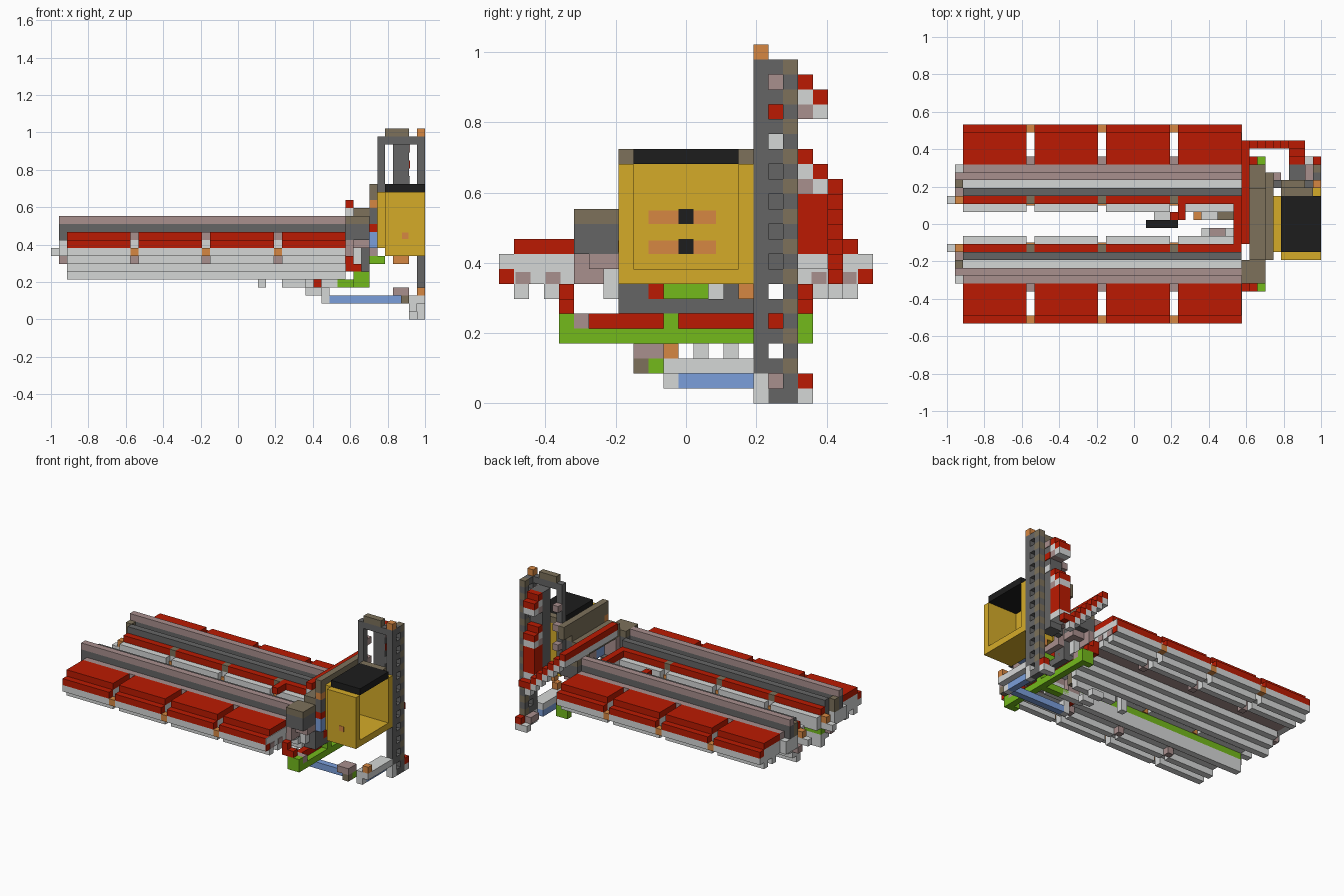
import bpy, bmesh
from mathutils import Matrix, Vector

if "Cube" in bpy.data.objects:
    bpy.data.objects.remove(bpy.data.objects["Cube"], do_unlink=True)

CELL = 2 / 47
ORIGIN = Vector((-1, -12.5 * CELL, 0))
LENGTH = 36          # last cell of the hulls
WIDTH = 25           # cells across


def material(name, red, green, blue):
    mat = bpy.data.materials.new(name)
    linear = [(c / 255) ** 2.2 for c in (red, green, blue)] + [1]
    mat.use_nodes = True
    mat.diffuse_color = linear
    mat.node_tree.nodes["Principled BSDF"].inputs["Base Color"].default_value = linear
    return mat


RED = material("brick red", 186, 32, 8)
LIGHT = material("light grey", 212, 214, 213)
DARK = material("dark grey", 101, 101, 101)
MAUVE = material("dusty mauve", 167, 142, 140)
TAUPE = material("taupe", 124, 113, 91)
ORANGE = material("copper orange", 213, 134, 68)
GREEN = material("leaf green", 115, 184, 33)
BLUE = material("steel blue", 122, 157, 218)
YELLOW = material("mustard yellow", 212, 170, 45)
BLACK = material("near black", 35, 35, 35)


def span(value):
    """A single cell number, or a (start, end) pair."""
    return value if isinstance(value, tuple) else (value, value + 1)


def part(name, mat, x, y, z, mirror=False):
    """Block, or group of blocks where x or z is a list of spans, on the cell grid."""
    bm = bmesh.new()
    y0, y1 = span(y)
    sides = [(y0, y1)] + ([(WIDTH - y1, WIDTH - y0)] if mirror else [])
    for xs in (x if isinstance(x, list) else [x]):
        for zs in (z if isinstance(z, list) else [z]):
            for ys in sides:
                spans = [span(xs), ys, span(zs)]
                size = [(b - a) * CELL for a, b in spans]
                middle = ORIGIN + Vector([(a + b) / 2 * CELL for a, b in spans])
                bmesh.ops.create_cube(bm, size=1, matrix=Matrix.Translation(middle)
                                      @ Matrix.Diagonal(size + [1]))
    mesh = bpy.data.meshes.new(name)
    bm.to_mesh(mesh)
    bm.free()
    mesh.materials.append(mat)
    obj = bpy.data.objects.new(name, mesh)
    bpy.context.collection.objects.link(obj)


def pair(name, mat, x, y, z):
    part(name, mat, x, y, z, mirror=True)


# Outer wings: four separate panels a side, with ticks bridging the gaps
panels = [(start, start + 8) for start in range(2, LENGTH, 9)]
gaps = [end for start, end in panels[:-1]]
pair("wing_top", RED, panels, (1, 5), 10)
pair("wing_lip", RED, panels, 0, 9)
pair("wing_body", LIGHT, panels, (1, 5), (8, 10))
pair("wing_edge", LIGHT, panels, 0, 8)
for row in (1, 3):
    pair("wing_fin", LIGHT, panels, row, 7)
pair("edge_tick", ORANGE, gaps, 0, 8)
pair("inner_tick", MAUVE, gaps, 4, (7, 9))
pair("wing_end_cap", LIGHT, (37, 37.1), (0, 5), 9)
pair("wing_end_lip", RED, (37, 37.1), 0, 8)
for row in (1.1, 3.1):
    pair("wing_end_stud", MAUVE, (37, 37.1), row, (8, 8.8))

# Hull ridges: one tall row stepping down to both sides
pair("ridge_top", MAUVE, (1, 37), 6, 12)
pair("ridge_wall", DARK, (1, 37), 6, (10, 12))
pair("ridge_shoulder", MAUVE, (2, 37), 5, 10)
pair("ridge_side", LIGHT, (2, 37), (5, 7), (9, 10))
pair("ridge_floor", MAUVE, (2, 37), (5, 7), 8)
pair("ridge_groove", LIGHT, (2, 37), 7, (7, 11))
pair("ridge_spine", DARK, (2, 37), 8, (7, 12))
pair("ridge_cap", TAUPE, 1, 7, (10, 12))
pair("ridge_end", TAUPE, (37, 38), (5, 8), 12)
pair("ridge_end_wall", DARK, (37, 38), (5, 8), (10, 12))
pair("ridge_end_foot", MAUVE, (37, 38), (5, 7), (8, 10))

# Inner rails and stepped keels
pair("rail_top", RED, panels, 9, 10)
pair("rail_tick", TAUPE, gaps, 9, 10)
pair("rail_base", LIGHT, (2, 37), 9, (8, 10))
pair("rail_step", LIGHT, panels[:-1] + [(29, 36)], 10, (8, 10))
pair("rail_step_tick", ORANGE, gaps, (9.5, 10.2), (8, 9.2))
pair("keel_step", LIGHT, (2, 37), 8, 6)
pair("keel", LIGHT, (2, 37), 9, (5, 7))
pair("keel_stripe", GREEN, (2, 32), 9, 7)
pair("keel_stripe_end", MAUVE, (32, 37), 9, 7)
pair("tail_block", ORANGE, 1, 9, (9, 10))
pair("tail_tip", LIGHT, (0, 2), 9, 8)
pair("tail_foot", MAUVE, 1, 8, 7)
pair("tail_wall", LIGHT, 1, (5, 8), (8, 10))
part("rail_bridge", RED, 36, (10, 15), 10)
part("rail_bridge_base", LIGHT, 36, (11, 14), (8, 10))

# Centre mechanism between the hulls
part("centre_bar", BLACK, (25, 29), 12, 8)
part("centre_arm", LIGHT, (26, 28), (13, 15), 7)
part("centre_drop", LIGHT, 26, 13, (4, 7))
part("centre_block", RED, (28, 30), 13, 8)
part("centre_block_cap", RED, 29, (13, 15), 10)
part("centre_link", LIGHT, (29, 36), 14, (4, 6))
part("centre_link_step", LIGHT, (32, 36), 11, (4, 5))
part("centre_peg", ORANGE, 31, 13, 7)
part("centre_post", TAUPE, (34, 36), 13, (5, 8))
part("centre_red_foot", RED, 33, 10, 4)
part("centre_block_low", MAUVE, (33, 35), 11, (5, 7))
for row in (13, 15):
    part("centre_stud", LIGHT, (32, 34), row, 3)

# Cross beams joining the hulls
part("green_beam", GREEN, 39, (4, 21), 4)
part("green_spur", GREEN, (35, 39), 11, 4)
pair("green_beam_end", GREEN, (38, 40), 4, 5)
pair("green_beam_foot", GREEN, 38, 4, 4)
part("green_beam_rib", GREEN, 39, 11, 5)
part("red_beam", RED, 38, (6, 20), 5)
pair("beam_joint", MAUVE, (38, 40), 5, 5)
pair("red_post", RED, 37, 4, (6, 8))
pair("red_post_foot", RED, 38, 4, 6)
pair("hull_mount", DARK, (38, 40), (5, 8), (10, 12))
pair("hull_mount_top", TAUPE, (38, 40), (5, 8), 12)
pair("hull_mount_leg", LIGHT, 38, 7, (7, 9))
pair("hull_mount_side", MAUVE, (38, 40), (6, 8), 9)
pair("hull_mount_foot", DARK, (38, 40), (8, 10), (6, 9))
part("mount_bridge", TAUPE, (38, 40), (8, 17), (12, 14))
part("mount_front", MAUVE, (38, 40), 8, (9, 12))
part("mount_wall", DARK, 40, (8, 17), (12, 14))
part("mount_band", TAUPE, 40, (9, 17), 14)
part("mount_peg", ORANGE, 40, 8, 14)
part("mount_cap", TAUPE, 40, (8, 19), (15, 17))
part("mount_red_block", RED, 40, (8, 11), 11)
part("mount_blue_block", BLUE, 40, (8, 11), (9, 11))
part("mount_core", MAUVE, 40, (11, 17), (8, 12))
part("under_deck", DARK, (38, 40), (10, 17), 6)
part("under_green", GREEN, (39, 42), (11, 14), 7)
part("under_red", RED, 39, 10, 7)
part("under_red", RED, 39, 15, 7)
part("under_orange", ORANGE, (43, 45), 16, 7)

# Hollow cabin, open at one side, with markings on its inner wall
part("cabin_floor", YELLOW, (42, 47), (9, 16), 8)
part("cabin_front_wall", YELLOW, (42, 47), 8, (8, 16))
part("cabin_rear_wall", YELLOW, (42, 47), 16, (8, 16))
part("cabin_back", YELLOW, 41, (9, 16), (9, 16))
part("cabin_roof", BLACK, (42, 47), (9, 16), 16)
part("cabin_roof_end", TAUPE, (42, 46), 16, 16)
part("cabin_front_mark", ORANGE, (44.1, 44.9), (7.95, 8), (10.1, 10.9))
for level in (10, 12):
    part("cabin_wall_mark", ORANGE, (42, 42.1), (10, 12), (level, level + .9))
    part("cabin_wall_mark", ORANGE, (42, 42.1), (13, 14.5), (level, level + .9))
    part("cabin_wall_slot", BLACK, (42, 42.1), 12, level)

# Lattice tower
part("tower_front_strip", DARK, 46, 17, (2, 23))
part("tower_foot", LIGHT, 46, 17, (0, 2))
part("tower_rungs", DARK, 46, 18, list(range(2, 23, 2)))
part("tower_rear_strip", DARK, 46, 19, list(range(1, 23, 2)))
part("tower_rear_blocks", TAUPE, 46, 19, list(range(2, 23, 2)))
part("tower_base", DARK, 46, (18, 20), 0)
part("tower_base_plug", MAUVE, (45, 46), (18, 20), 1)
part("tower_lamp", ORANGE, 46, 17, 23)
part("tower_inner_strip", DARK, 41, 17, (9, 23))
part("tower_inner_blocks", MAUVE, 41, 18, list(range(10, 22, 3)))
part("tower_header", DARK, (42, 46), 17, 22)
part("tower_header_cap", TAUPE, (42, 45), 17, 23)
part("tower_core", DARK, (43, 45), (18, 20), (8, 22))
for mat, level in ((MAUVE, 21), (RED, 19), (LIGHT, 17)):
    part("tower_core_plate", mat, (45, 45.1), (18, 20), level)
part("tower_foot_back", LIGHT, (45, 47), 20, 0)
part("tower_foot_block", RED, 46, 20, 1)

# Stepped red and light blocks on the tower back
for top in (21, 16):
    part("back_step", RED, (43, 45), 20, top)
    part("back_step_under", LIGHT, (43, 45), 20, top - 1)
    part("back_step", RED, (43, 45), 21, top - 1)
    part("back_step_under", LIGHT, (43, 45), 21, top - 2)
    part("back_step_root", MAUVE, (43, 45), 20, top - 2)
part("back_column", RED, (43, 45), (20, 22), (10, 14))
part("back_column_foot", LIGHT, (43, 45), (20, 22), 9)

# Red arm from the hulls, then stairs down to the tower
part("arm_beam", RED, 37, (10, 23), 14)
part("arm_beam_under", LIGHT, 37, (10, 23), 13)
for step in range(6):
    part("arm_stair", RED, 38 + step, 22, 13 - step)
    part("arm_stair_under", LIGHT, 38 + step, 22, 12 - step)
part("arm_stair_end", RED, 44, 22, 8)

# Low linkage under the cabin
part("link_bar", BLUE, (35, 44), 10, 2)
part("link_bar_end", LIGHT, 34, 10, 2)
part("link_riser", LIGHT, 34, 10, 3)
part("link_hinge", MAUVE, (43, 45), (9, 11), 3)
part("link_peg", ORANGE, 46, 11, 3)
part("link_corner", TAUPE, 44, 9, 2)
part("link_corner_pad", GREEN, 44, 10, 2)
part("link_arm", LIGHT, (45, 47), (11, 17), 2)
part("link_arm_core", BLUE, 45, (12, 17), 1)
part("link_arm_tip", LIGHT, 45, 11, 1)
